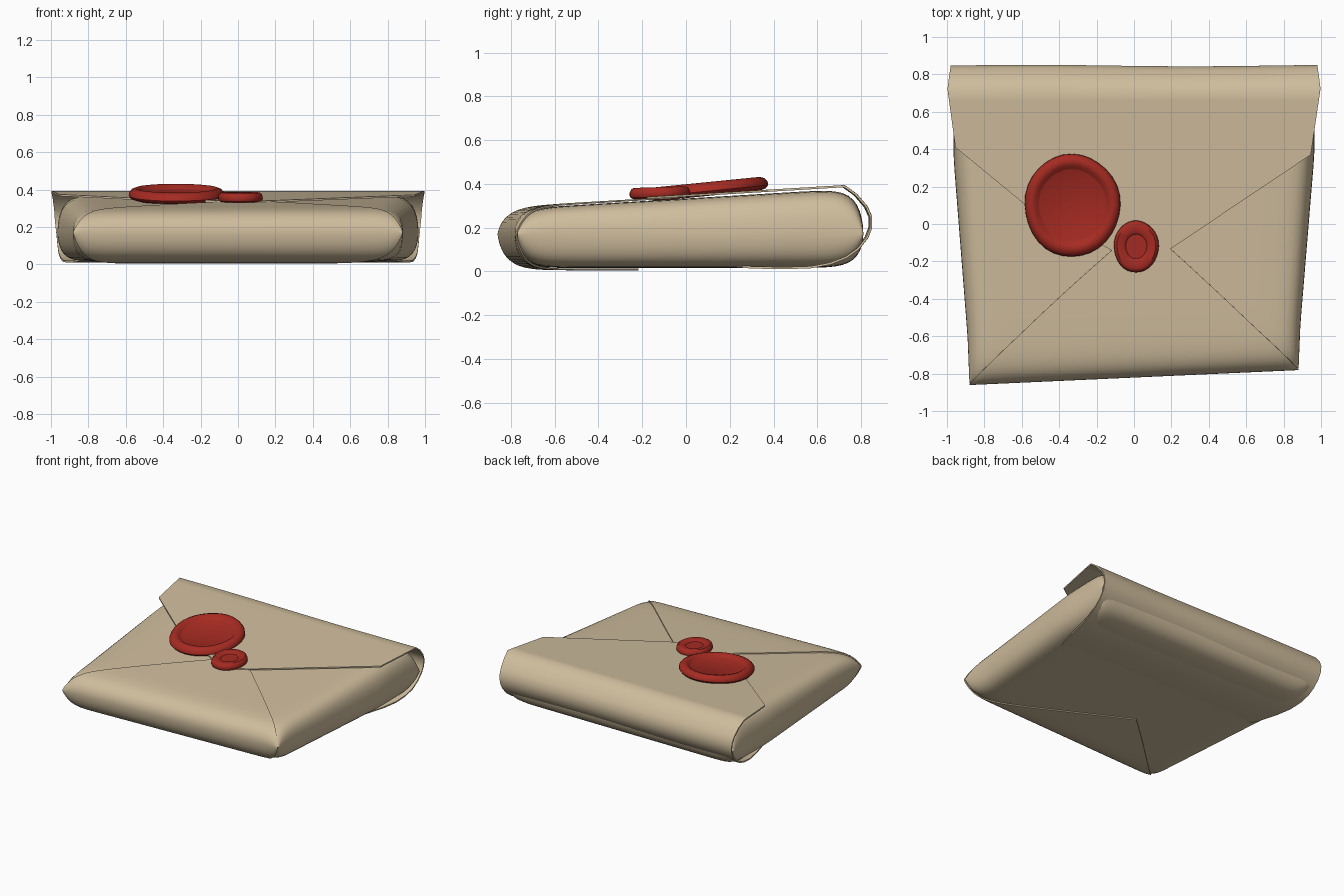
import bpy, bmesh, math

if "Cube" in bpy.data.objects:
    bpy.data.objects.remove(bpy.data.objects["Cube"])

def material(name, rgb):
    m = bpy.data.materials.new(name)
    m.diffuse_color = (*rgb, 1)
    m.use_nodes = True
    m.node_tree.nodes["Principled BSDF"].inputs["Base Color"].default_value = m.diffuse_color
    return m

PAPER = material("tan paper", (0.62, 0.505, 0.335))
WAX = material("red wax", (0.38, 0.024, 0.016))
MID, BASE = 0.17, 0.016

def crown(y):                       # height of the upper face, rising to the back
    return 0.333 + 0.06 * y

def roll(s, n):                     # rounded fall-off towards a folded edge
    return math.sqrt(max(0.0, 1 - abs(s) ** n))

def lerp(t, pts):                   # piecewise linear lookup
    for (a, p), (b, q) in zip(pts, pts[1:]):
        if t <= b:
            return p + (q - p) * max(0, (t - a) / (b - a))
    return pts[-1][1]

def ease(a):                        # crowd samples towards the edges
    return math.copysign(1 - (1 - abs(a)) ** 2.6, a)

def skin(u, v, side, off=0.0):      # point on the stuffed envelope, side = +1 top / -1 bottom
    w = lerp(v, [(-1, 0.88), (-0.7, 0.89), (0.45, 0.965), (1, 0.965)])
    y = 0.81 * v + (1 - v) / 2 * 0.04 * u - off * max(0, -v) ** 14
    half = (crown(y) - MID) if side > 0 else (MID - BASE)
    return (u * w, y, MID + side * (half + off) * roll(u, 22) * roll(v, 14))

def grid_object(name, rows, mat, thick=0.0, closed=False):
    bm = bmesh.new()
    vs = [[bm.verts.new(p) for p in r] for r in rows]
    for a, b in zip(vs, vs[1:]):
        n = len(a)
        for i in range(n if closed else n - 1):
            j = (i + 1) % n
            bm.faces.new((a[i], a[j], b[j], b[i]))
    return finish(name, bm, mat, thick)

def finish(name, bm, mat, thick=0.0):
    bmesh.ops.remove_doubles(bm, verts=bm.verts, dist=0.0003)
    bmesh.ops.recalc_face_normals(bm, faces=bm.faces)
    me = bpy.data.meshes.new(name)
    bm.to_mesh(me)
    bm.free()
    me.materials.append(mat)
    ob = bpy.data.objects.new(name, me)
    bpy.context.collection.objects.link(ob)
    bpy.ops.object.select_all(action='DESELECT')
    bpy.context.view_layer.objects.active = ob
    ob.select_set(True)
    if thick:
        s = ob.modifiers.new("thickness", "SOLIDIFY")
        s.thickness, s.offset = thick, 0
        bpy.ops.object.modifier_apply(modifier=s.name)
    bpy.ops.object.shade_smooth_by_angle(angle=math.radians(40))
    return ob

# Stuffed body: top and bottom skins sharing their rim
N = 36
S = [ease(-1 + 2 * i / N) for i in range(N + 1)]
bm = bmesh.new()
for side in (1, -1):
    g = [[bm.verts.new(skin(u, v, side)) for u in S] for v in S]
    for j in range(N):
        for i in range(N):
            bm.faces.new((g[j][i], g[j][i + 1], g[j + 1][i + 1], g[j + 1][i]))
finish("envelope_body", bm, PAPER)

# Front sheet: one piece, triangular above, rolled over the nose, triangular below
def triangle_rows(side, tip_u, tip_v, off):
    rows = []
    for j in range(29):
        k = 1 - (1 - j / 28) ** 2.2          # 0 at the tip, 1 at the front edge
        v = tip_v + (-1 - tip_v) * k
        l, r = tip_u + (-1 - tip_u) * k, tip_u + (1 - tip_u) * k
        rows.append([skin(l + (r - l) * (0.5 + ease(-1 + i / 12) / 2), v, side, off)
                     for i in range(25)])
    return rows

top = triangle_rows(1, 0.05, 0.0, 0.007)
bottom = triangle_rows(-1, -0.22, -0.26, 0.007)
grid_object("front_flap", top + bottom[-2::-1], PAPER, 0.008)

# Closing flap: triangle on top, creased at the back, wrapped under and tucked in
LEFT = [(-0.22, 0.03), (0.11, -0.59), (0.41, -0.955), (0.72, -0.997)]
RIGHT = [(-0.22, 0.03), (-0.13, 0.20), (0.37, 0.945), (0.72, 0.997)]
stations = []
for y in (-0.22, -0.18, -0.13, 0, 0.11, 0.24, 0.37, 0.41, 0.55, 0.66, 0.72):
    stations.append((y, crown(y) + 0.013, lerp(y, LEFT), lerp(y, RIGHT)))
for y, z, w in [(0.775, 0.350, 0.99), (0.822, 0.295, 0.983), (0.842, 0.25, 0.98),
                (0.842, 0.20, 0.975), (0.825, 0.155, 0.97), (0.785, 0.105, 0.965),
                (0.73, 0.065, 0.96), (0.66, 0.036, 0.95), (0.57, 0.019, 0.935),
                (0.45, 0.015, 0.91), (0.3, 0.018, 0.87), (0.12, 0.034, 0.8)]:
    stations.append((y, z, -w, w))
rows = [[(l + (r - l) * i / 16, y + 0.004 * math.sin(i * 0.45) * (y > 0.7), z)
         for i in range(17)] for y, z, l, r in stations]
grid_object("closing_flap", rows, PAPER, 0.010)

# Wax seals: turned discs with a raised rim and a sunken stamp, laid on the slope
def seal(name, cx, cy, rx, ry, h, tilt, stamp, depth):
    prof = [(0.001, depth), (stamp - 0.03, depth), (stamp, depth + 0.08),
            (stamp + 0.06, 0.9), (0.86, 1.0), (0.94, 0.85), (0.99, 0.55), (1.0, 0.25),
            (0.96, 0.0), (0.85, -0.15), (0.001, -0.15)]
    z0 = crown(cy) + 0.014
    rows = []
    for r, z in prof:
        row = []
        for i in range(32):
            a = math.tau * i / 32
            wob = 1 + 0.008 * math.sin(3 * a + 1) + 0.006 * math.sin(5 * a)
            x, y = r * rx * wob * math.cos(a), r * ry * wob * math.sin(a)
            row.append((cx + x, cy + y, z0 + z * h + tilt * y))
        rows.append(row)
    grid_object(name, rows, WAX, closed=True)

seal("large_wax_seal", -0.33, 0.10, 0.256, 0.275, 0.055, 0.10, 0.72, 0.55)
seal("small_wax_seal", 0.012, -0.12, 0.12, 0.139, 0.045, 0.03, 0.5, 0.72)
